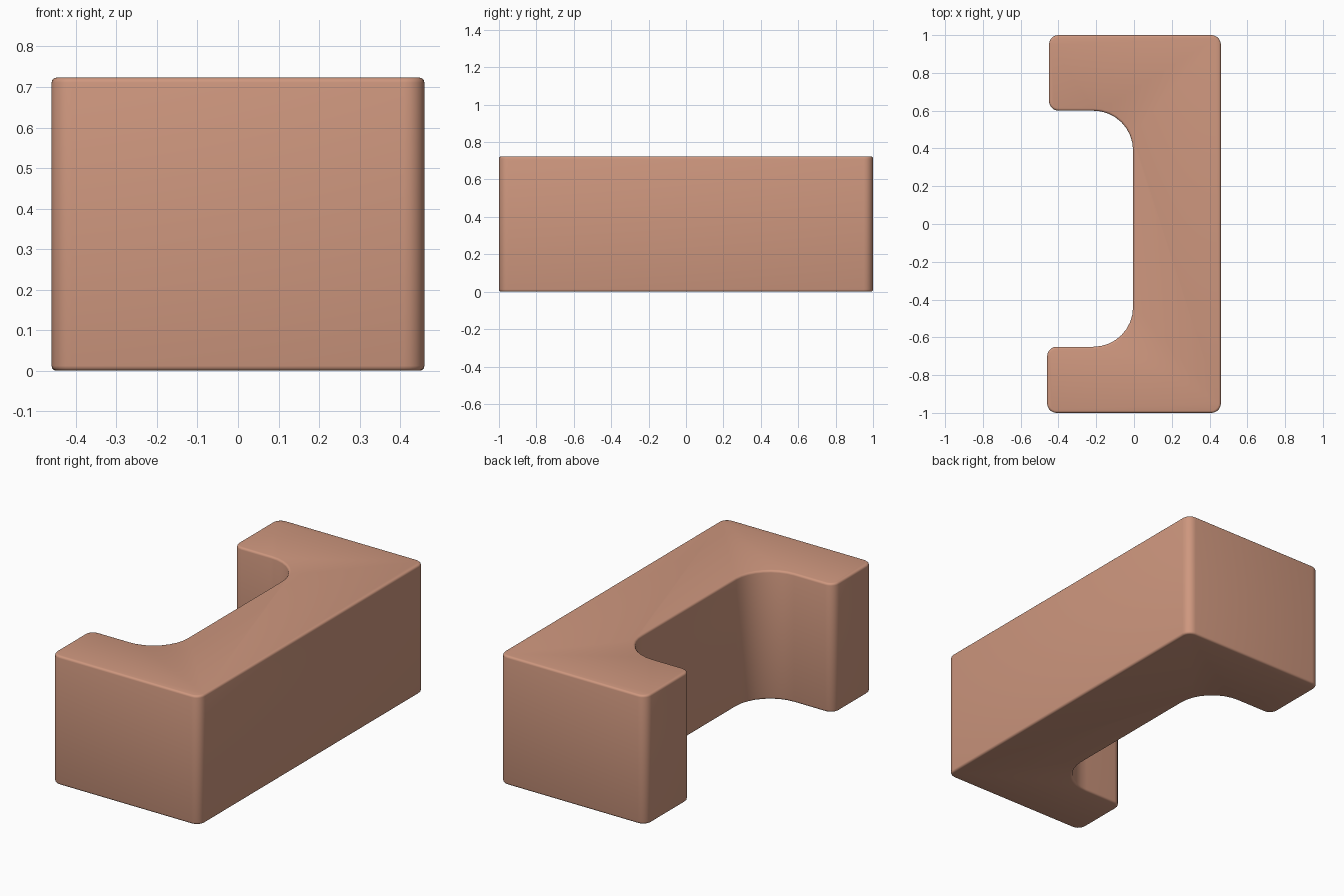
import bpy, bmesh
from math import radians
from mathutils import Vector

if "Cube" in bpy.data.objects:
    bpy.data.objects.remove(bpy.data.objects["Cube"])

HEIGHT = 0.723
EDGE = 0.012

# C-shaped plan: x, y, corner radius, arc segments (counter-clockwise)
CORNERS = [
    (-0.46, -1.0, 0.05, 5), (0.46, -1.0, 0.05, 5),
    (0.46, 1.0, 0.05, 5), (-0.45, 1.0, 0.05, 5),
    (-0.45, 0.60, 0.05, 5), (-0.005, 0.60, 0.21, 8),
    (-0.005, -0.65, 0.21, 8), (-0.46, -0.65, 0.05, 5),
]


def rounded_outline(corners):
    """Replace each corner by a circular arc (all corners are square)."""
    pts = []
    n = len(corners)
    for i, (x, y, r, seg) in enumerate(corners):
        p = Vector((x, y))
        a = (Vector(corners[i - 1][:2]) - p).normalized()
        b = (Vector(corners[(i + 1) % n][:2]) - p).normalized()
        centre = p + (a + b) * r
        for k in range(seg + 1):
            t = k / seg
            # sweep from the incoming tangent point to the outgoing one
            d = (-b).slerp(-a, t)
            pts.append(centre + d * r)
    return pts


# Bracket block: extruded outline
bm = bmesh.new()
base = bm.faces.new([bm.verts.new((p.x, p.y, 0)) for p in rounded_outline(CORNERS)])
ext = bmesh.ops.extrude_face_region(bm, geom=[base], use_keep_orig=True)
top = [g for g in ext["geom"] if isinstance(g, bmesh.types.BMVert)]
bmesh.ops.translate(bm, verts=top, vec=(0, 0, HEIGHT))
bmesh.ops.recalc_face_normals(bm, faces=bm.faces[:])
mesh = bpy.data.meshes.new("c_block")
bm.to_mesh(mesh)
bm.free()
block = bpy.data.objects.new("c_block", mesh)
bpy.context.collection.objects.link(block)

# Small soft edge around top and bottom
bevel = block.modifiers.new("soft_edges", "BEVEL")
bevel.width = EDGE
bevel.segments = 3
bevel.limit_method = "ANGLE"
bevel.angle_limit = radians(60)
for f in mesh.polygons:
    f.use_smooth = True

# Clay colour
mat = bpy.data.materials.new("clay")
mat.diffuse_color = (0.62, 0.31, 0.21, 1)
mat.use_nodes = True
mat.node_tree.nodes["Principled BSDF"].inputs["Base Color"].default_value = mat.diffuse_color
mesh.materials.append(mat)
